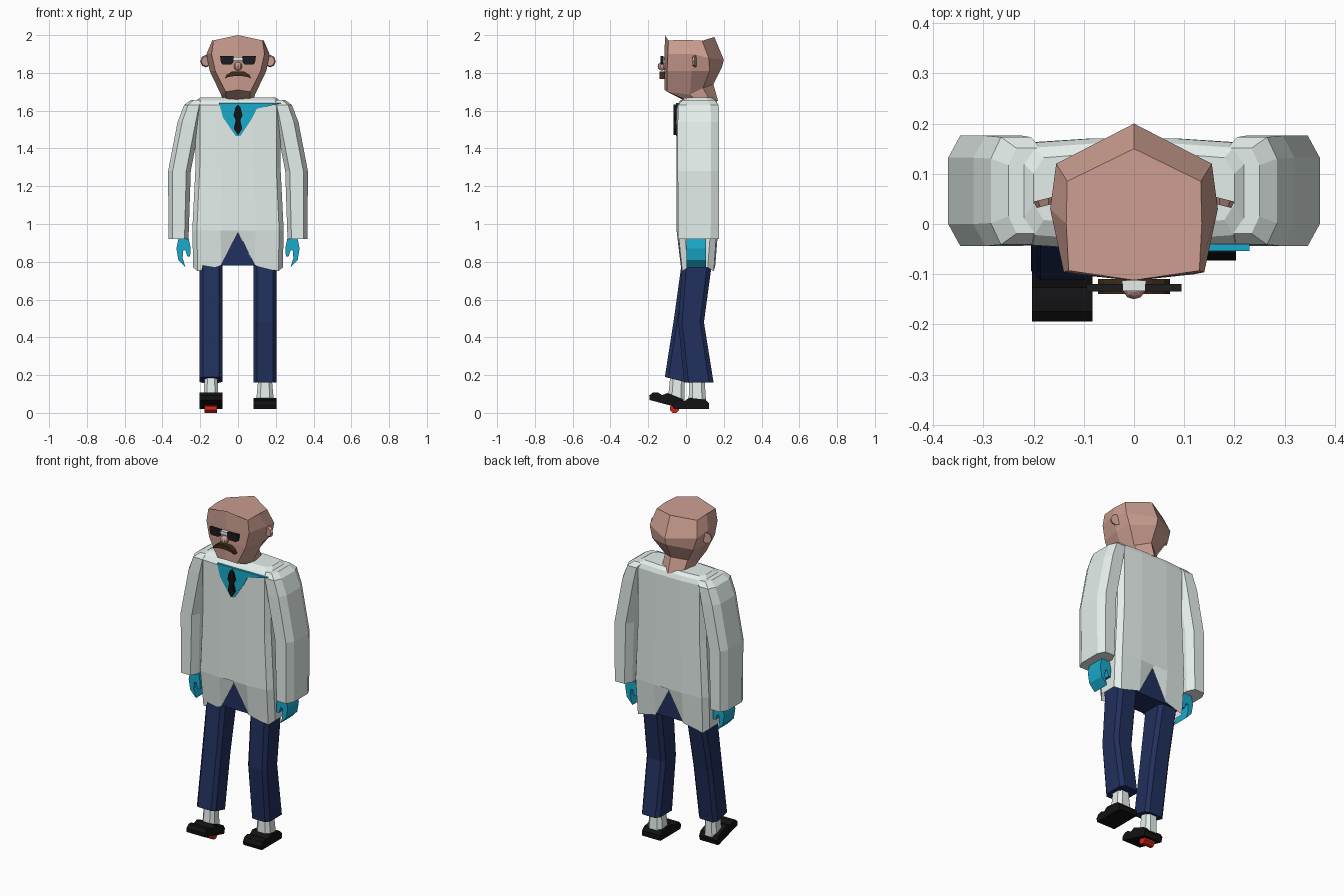
import bpy, bmesh, math

if "Cube" in bpy.data.objects:
    bpy.data.objects.remove(bpy.data.objects["Cube"])

COLORS = {
    "skin": (0.60, 0.34, 0.28), "coat": (0.78, 0.86, 0.83), "teal": (0.01, 0.40, 0.60),
    "navy": (0.015, 0.03, 0.11), "black": (0.006, 0.006, 0.007), "lens": (0.012, 0.012, 0.014),
    "brown": (0.05, 0.025, 0.01), "red": (0.65, 0.02, 0.01),
}
MATS = {}
for key, rgb in COLORS.items():
    MATS[key] = bpy.data.materials.new(key)
    MATS[key].diffuse_color = (*rgb, 1)


def finish(name, bm, color):
    bmesh.ops.recalc_face_normals(bm, faces=bm.faces)
    me = bpy.data.meshes.new(name)
    bm.to_mesh(me)
    bm.free()
    me.materials.append(MATS[color])
    ob = bpy.data.objects.new(name, me)
    bpy.context.collection.objects.link(ob)
    return ob


def loft(name, rings, color, cap_start=True, cap_end=True):
    bm = bmesh.new()
    vs = [[bm.verts.new(p) for p in r] for r in rings]
    n = len(rings[0])
    for a, b in zip(vs, vs[1:]):
        for i in range(n):
            j = (i + 1) % n
            bm.faces.new((a[i], a[j], b[j], b[i]))
    if cap_start:
        bm.faces.new(vs[0])
    if cap_end:
        bm.faces.new(vs[-1])
    return finish(name, bm, color)


def prism(name, pts, axis, lo, hi, color):
    """Extrude a 2D outline: (x,z) along y, or (y,z) along x."""
    def place(p, d):
        return (p[0], d, p[1]) if axis == "y" else (d, p[0], p[1])
    return loft(name, [[place(p, d) for p in pts] for d in (lo, hi)], color)


def mirrored(half):
    """Close a half ring that starts and ends on x = 0."""
    return half + [(-x, y, z) for x, y, z in half[-2:0:-1]]


def octagon(cx, cy, z, hx, hy, k=0.55):
    shape = [(1, k), (k, 1), (-k, 1), (-1, k), (-1, -k), (-k, -1), (k, -1), (1, -k)]
    return [(cx + hx * a, cy + hy * b, z) for a, b in shape]


def coat_ring(w, yf, yb, zs):
    ys = [yf, yf, yf + .008, yf + .04, yb - .04, yb - .008, yb, yb]
    xs = [0, .38, .9, 1, 1, .9, .38, 0]
    return mirrored([(w * x, y, z) for x, y, z in zip(xs, ys, zs)])


# Head
head = [
    [(0, -.112, 2.0), (.13, -.093, 1.972), (.135, 0, 1.975), (.133, .085, 1.97), (0, .15, 1.99)],
    [(0, -.113, 1.9), (.14, -.096, 1.9), (.167, .03, 1.9), (.155, .12, 1.88), (0, .2, 1.87)],
    [(0, -.113, 1.82), (.12, -.1, 1.81), (.15, .03, 1.81), (.135, .125, 1.81), (0, .19, 1.83)],
    [(0, -.113, 1.71), (.065, -.1, 1.70), (.09, .02, 1.685), (.075, .09, 1.72), (0, .145, 1.74)],
    [(0, 0, 1.65), (.06, .02, 1.65), (.08, .06, 1.65), (.07, .13, 1.65), (0, .17, 1.65)],
]
loft("head", [mirrored(r) for r in head], "skin")

# Nose
bm = bmesh.new()
bmesh.ops.create_uvsphere(bm, u_segments=10, v_segments=8, radius=0.023)
bmesh.ops.translate(bm, verts=bm.verts, vec=(0, -.127, 1.835))
finish("nose", bm, "skin")

# Glasses bridge, moustache
prism("glasses_bridge", [(-.024, 1.865), (.024, 1.865), (.024, 1.885), (-.024, 1.885)],
      "y", -.133, -.113, "coat")
upper = [(0, 1.808), (.035, 1.806), (.06, 1.79), (.072, 1.768)]
lower = [(.055, 1.777), (.03, 1.782), (0, 1.784)]
half = upper + lower
prism("moustache", half + [(-x, z) for x, z in half[-2:0:-1]], "y", -.139, -.11, "brown")

# Torso of the coat with split hem front and back
loft("coat_body", [
    coat_ring(.20, .0, .14, [1.67] * 8),
    coat_ring(.22, -.03, .16, [1.655] * 8),
    coat_ring(.225, -.05, .17, [1.63] * 8),
    coat_ring(.225, -.05, .17, [1.3] * 8),
    coat_ring(.242, -.05, .17, [.965] * 8),
    coat_ring(.237, -.028, .155, [.955, .78, .75, .77, .77, .75, .78, .955]),
], "coat", cap_end=False)

# Shirt and tie
prism("shirt", [(-.10, 1.64), (-.08, 1.565), (-.012, 1.465), (.012, 1.465), (.075, 1.56),
                (.10, 1.61), (.23, 1.64)], "y", -.054, -.04, "teal")
tie = [(0, 1.632), (.012, 1.62), (.024, 1.575), (.012, 1.55), (.022, 1.505), (0, 1.47)]
prism("tie", tie + [(-x, z) for x, z in tie[-2:0:-1]], "y", -.066, -.05, "black")

# Trouser seat
loft("trouser_seat", [octagon(0, .062, z, .205, .078, .85) for z in (1.0, .78)], "navy")

# Limbs: s = -1 is the side stepping forward
for s, side in ((1, "right"), (-1, "left")):
    fwd = s < 0

    # Ear
    bm = bmesh.new()
    bmesh.ops.create_cone(bm, cap_ends=True, segments=8, radius1=.03, radius2=.024, depth=.014)
    for v in bm.verts:
        x, y, z = v.co
        v.co = (s * (.17 + x), .045 - z - x * .25, 1.862 + y * 1.1)
    finish(side + "_ear", bm, "skin")

    # Lens
    prism(side + "_lens", [(s * x, z) for x, z in
          ((.022, 1.888), (.095, 1.89), (.09, 1.852), (.08, 1.845), (.035, 1.845), (.024, 1.855))],
          "y", -.134, -.119, "lens")

    # Sleeve
    path = [(.21, 1.656, .04, .085), (.235, 1.63, .05, .107), (.26, 1.54, .06, .11),
            (.31, 1.28, .06, .11), (.315, .92, .053, .108)]
    loft(side + "_sleeve", [octagon(s * x, .066, z, hx, hy, .6) for x, z, hx, hy in path], "coat")

    # Gloved hand with hooked fingers and thumb
    hand = [(.265, .94), (.312, .94), (.326, .87), (.316, .81), (.278, .77), (.293, .82),
            (.29, .86), (.279, .862), (.268, .828), (.253, .828), (.252, .88)]
    prism(side + "_hand", [(s * x, z) for x, z in hand], "y", .002, .106, "teal")

    # Trouser leg: (y, z, half width, half depth)
    cx = s * .143
    legs = ([(.065, .85, .062, .08), (.0, .49, .062, .065), (-.05, .175, .062, .062)] if fwd else
            [(.065, .85, .062, .08), (.027, .48, .062, .068), (.068, .16, .06, .078)])
    rings = [octagon(cx, y, z, hx, hy, .7) for y, z, hx, hy in legs]
    if fwd:
        rings[-1] = [(x, y, z - .25 * (y + .05)) for x, y, z in rings[-1]]
    loft(side + "_trouser_leg", rings, "navy")

    # Sock
    socks = [(-.045, .20, .034, .038), (-.052, .06, .04, .045)] if fwd else \
            [(.058, .18, .036, .04), (.06, .05, .048, .047)]
    loft(side + "_sock", [octagon(cx, y, z, hx, hy) for y, z, hx, hy in socks], "coat")

    # Shoe, the forward one tilted toe up
    heel_y, heel_z, tilt = (-.012, .02, math.radians(15)) if fwd else (.122, .02, 0)
    c, n = math.cos(tilt), math.sin(tilt)
    shoe = [(0, 0), (.188, 0), (.195, .022), (.18, .044), (.155, .05), (.13, .042),
            (.105, .06), (.02, .05), (0, .03)]
    prism(side + "_shoe", [(heel_y - d * c + h * n, heel_z + d * n + h * c) for d, h in shoe],
          "x", cx - .06, cx + .06, "black")

# Red ball-like roll under the forward foot
red = [(-.06 + .026 * math.cos(a * math.pi / 4 + .39), .024 + .026 * math.sin(a * math.pi / 4 + .39))
       for a in range(8)]
prism("red_roll", red, "x", -.177, -.11, "red")

for m in bpy.data.materials:
    if m.users and not m.is_grease_pencil:
        m.use_nodes = True
        m.node_tree.nodes["Principled BSDF"].inputs["Base Color"].default_value = m.diffuse_color
